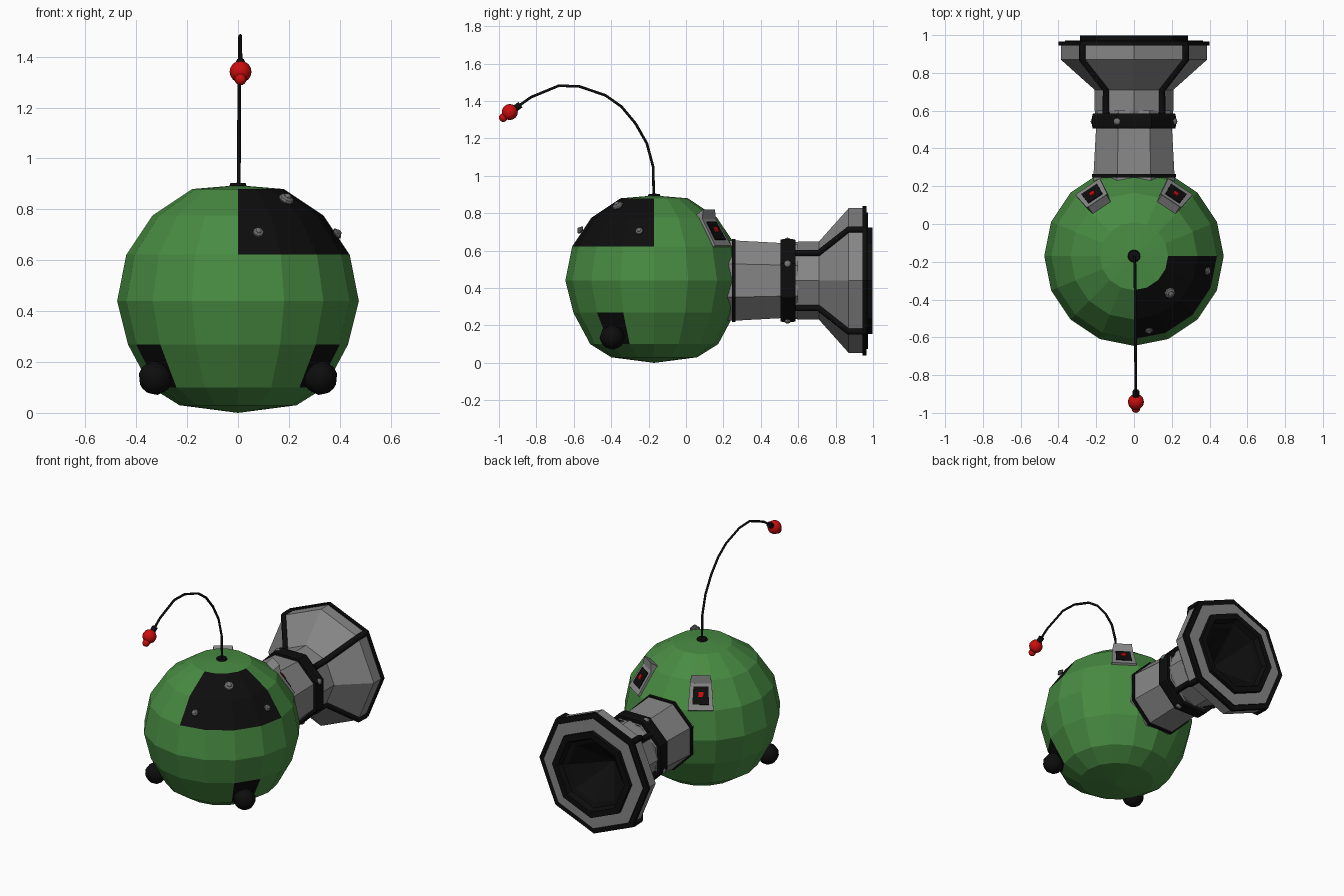
import bpy, bmesh, math
from mathutils import Vector, Matrix

if "Cube" in bpy.data.objects:
    bpy.data.objects.remove(bpy.data.objects["Cube"])

def material(name, rgb):
    m = bpy.data.materials.new(name)
    m.diffuse_color = (*rgb, 1)
    m.use_nodes = True
    m.node_tree.nodes["Principled BSDF"].inputs["Base Color"].default_value = m.diffuse_color
    return m

GREEN = material("green", (0.065, 0.26, 0.055))
BLACK = material("black", (0.004, 0.004, 0.004))
GREY = material("grey", (0.24, 0.24, 0.24))
RIVET = material("rivet grey", (0.16, 0.16, 0.16))
RED = material("red", (0.6, 0.004, 0.004))
C = Vector((0, -0.17, 0.44))          # body centre

def finish(name, bm, mats, smooth=False):
    bmesh.ops.recalc_face_normals(bm, faces=bm.faces)
    me = bpy.data.meshes.new(name)
    bm.to_mesh(me)
    bm.free()
    for m in mats:
        me.materials.append(m)
    for p in me.polygons:
        p.use_smooth = smooth
    ob = bpy.data.objects.new(name, me)
    bpy.context.collection.objects.link(ob)
    return ob

def lathe(name, profile, n, place, mats, rule=None, phase=0.0, closed=False):
    """Revolve (radius, height) points; rule(segment, column) gives a material index."""
    bm = bmesh.new()
    rings = []
    for r, h in profile:
        if r == 0:
            rings.append([bm.verts.new(place(0, 0, h))] * n)
        else:
            rings.append([bm.verts.new(place(r * math.cos(a), r * math.sin(a), h))
                          for a in (phase + math.tau * i / n for i in range(n))])
    pairs = list(zip(rings, rings[1:]))
    if closed:
        pairs.append((rings[-1], rings[0]))
    for s, (a, b) in enumerate(pairs):
        for i in range(n):
            j = (i + 1) % n
            vs = list(dict.fromkeys((a[i], a[j], b[j], b[i])))
            f = bm.faces.new(vs)
            f.material_index = rule(s, i) if rule else 0
    return finish(name, bm, mats)

def upright(x, y, h):                  # axis along z through the body
    return (x, y + C.y, h)

def backward(x, z, h):                 # axis along y at the cannon height
    return (x, h, z + C.z)

def ball(name, pos, r, mat, normal=(0, 0, 1), flat=1.0, u=12, v=8, smooth=True):
    bm = bmesh.new()
    bmesh.ops.create_uvsphere(bm, u_segments=u, v_segments=v, radius=r)
    rot = Vector(normal).to_track_quat('Z', 'Y').to_matrix().to_4x4()
    bmesh.ops.transform(bm, verts=bm.verts,
                        matrix=Matrix.Translation(pos) @ rot @ Matrix.Diagonal((1, 1, flat, 1)))
    return finish(name, bm, [mat], smooth)

def tube(name, pts, r, mat, res=1):
    cu = bpy.data.curves.new(name, 'CURVE')
    cu.dimensions = '3D'
    cu.bevel_depth, cu.bevel_resolution, cu.use_fill_caps = r, res, True
    sp = cu.splines.new('POLY')
    sp.points.add(len(pts) - 1)
    for p, q in zip(sp.points, pts):
        p.co = (*q, 1)
    cu.materials.append(mat)
    ob = bpy.data.objects.new(name, cu)
    bpy.context.collection.objects.link(ob)

# Body: faceted ball with a black quarter panel and two black foot panels
def body_colour(s, i):
    if s in (1, 2) and 12 <= i <= 15:
        return 1
    return 1 if s == 5 and i in (9, 14) else 0

lathe("body", [(0, .895), (.18, .88), (.336, .776), (.439, .622), (.475, .44),
               (.432, .268), (.342, .10), (.23, .03), (0, 0)],
      16, upright, [GREEN, BLACK], body_colour)

# Rivets on the panel
for k, (p, r) in enumerate([((.19, -.365, .84), .032), ((.08, -.565, .71), .023),
                            ((.39, -.25, .705), .023)]):
    n = Vector(p) - C
    ball(f"panel_rivet_{k}", p, r, RIVET, n, .5, 8, 6, False)
    ball(f"panel_rivet_head_{k}", Vector(p) + n.normalized() * r * .4, r * .5, RIVET, n, .7, 8, 6, False)

# Feet
for s in (-1, 1):
    p = Vector((s * .325, -.395, .137))
    ball(f"foot_{'right' if s > 0 else 'left'}", p, .068, BLACK, p - C, .95, 10, 6)

# Neck, collar and clamp ring
e = math.pi / 8
lathe("neck", [(.232, .18), (.232, .26), (.218, .5), (.212, .60)], 8, backward, [GREY], phase=e)
lathe("neck_collar", [(.21, .245), (.241, .245), (.241, .265), (.21, .265)], 8, backward,
      [BLACK], phase=e, closed=True)
lathe("clamp_ring", [(.2, .505), (.236, .505), (.240, .52), (.240, .57), (.236, .585), (.2, .585)],
      8, backward, [BLACK], phase=e, closed=True)
for k in range(4):
    a = e + k * math.pi / 2
    d = Vector((math.cos(a), 0, math.sin(a)))
    ball(f"clamp_rivet_{k}", Vector((0, .543, C.z)) + d * .232, .02, RIVET, d, .7, 8, 6, False)

# Flared muzzle with black rim and dark bore
lathe("muzzle", [(.2, .56), (.208, .60), (.208, .71), (.387, .87), (.387, .945),
                 (.40, .945), (.40, .965), (.365, .965), (.365, .972), (.285, .972),
                 (.285, .998), (.245, .998), (.23, .965), (.20, .955), (0, .75)],
      8, backward, [GREY, BLACK], lambda s, i: int(s in (4, 5, 6, 7) or s >= 9))

# Black edge strips on the diagonals of the muzzle
for k in range(4):
    a = math.pi / 4 + k * math.pi / 2
    tube(f"muzzle_strip_{k}",
         [backward(r * math.cos(a), r * math.sin(a), y)
          for r, y in ((.208, .585), (.208, .71), (.385, .87), (.385, .95))], .019, BLACK)

# Sensor plates on the upper back
def plate(name, frame, w0, w1, l0, l1, h0, h1, mat):
    """Tapered slab: widths and heights at the lower (0) and upper (1) ends."""
    bm = bmesh.new()
    vs = [bm.verts.new(frame @ Vector((sx * w / 2, l, h)))
          for w, l, top in ((w0, l0, h0), (w1, l1, h1)) for h in (-.02, top) for sx in (-1, 1)]
    for q in ((0, 1, 3, 2), (4, 5, 7, 6), (0, 1, 5, 4), (2, 3, 7, 6), (0, 2, 6, 4), (1, 3, 7, 5)):
        bm.faces.new([vs[i] for i in q])
    finish(name, bm, [mat])

for s, side in ((1, "right"), (-1, "left")):
    az = math.radians(56.25)
    out = Vector((s * math.cos(az), math.sin(az), 0))
    el = math.radians(56.25)           # slope of the facet
    up = -out * math.sin(math.pi / 2 - math.radians(33.75) - 0.2) * .9 + Vector((0, 0, 1))
    nrm = (out * math.sin(el) + Vector((0, 0, math.cos(el)))).normalized()
    up = (up - nrm * up.dot(nrm)).normalized()
    side_v = up.cross(nrm)
    pos = C + out * .382 + Vector((0, 0, .262))
    frame = Matrix.Translation(pos) @ Matrix((side_v, up, nrm)).transposed().to_4x4()
    plate(f"sensor_plate_{side}", frame, .155, .13, -.095, .075, .010, .014, GREY)
    plate(f"sensor_lip_{side}", frame, .13, .115, .07, .115, .014, .040, GREY)
    plate(f"sensor_screen_{side}", frame, .10, .09, -.06, .05, .016, .020, BLACK)
    plate(f"sensor_light_{side}", frame, .03, .03, -.015, .015, .024, .025, RED)

# Antenna: base, bent wire, socket and red bobble
lathe("antenna_base", [(0, .905), (.03, .903), (.036, .885), (0, .88)], 12, upright, [BLACK])
wire = [(-.172, .89), (-.176, 1.05), (-.21, 1.175), (-.27, 1.28), (-.345, 1.37), (-.43, 1.43),
        (-.57, 1.478), (-.68, 1.482), (-.83, 1.42), (-.92, 1.355)]
tube("antenna_wire", [(.003 + .007 * i / 9, y, z) for i, (y, z) in enumerate(wire)], .0075, BLACK)
tube("antenna_socket", [(.01, -.885, 1.381), (.01, -.92, 1.355)], .018, BLACK, 2)
ball("antenna_bobble", (.01, -.942, 1.341), .043, RED)
ball("antenna_tip", (.01, -.977, 1.311), .023, RED)
